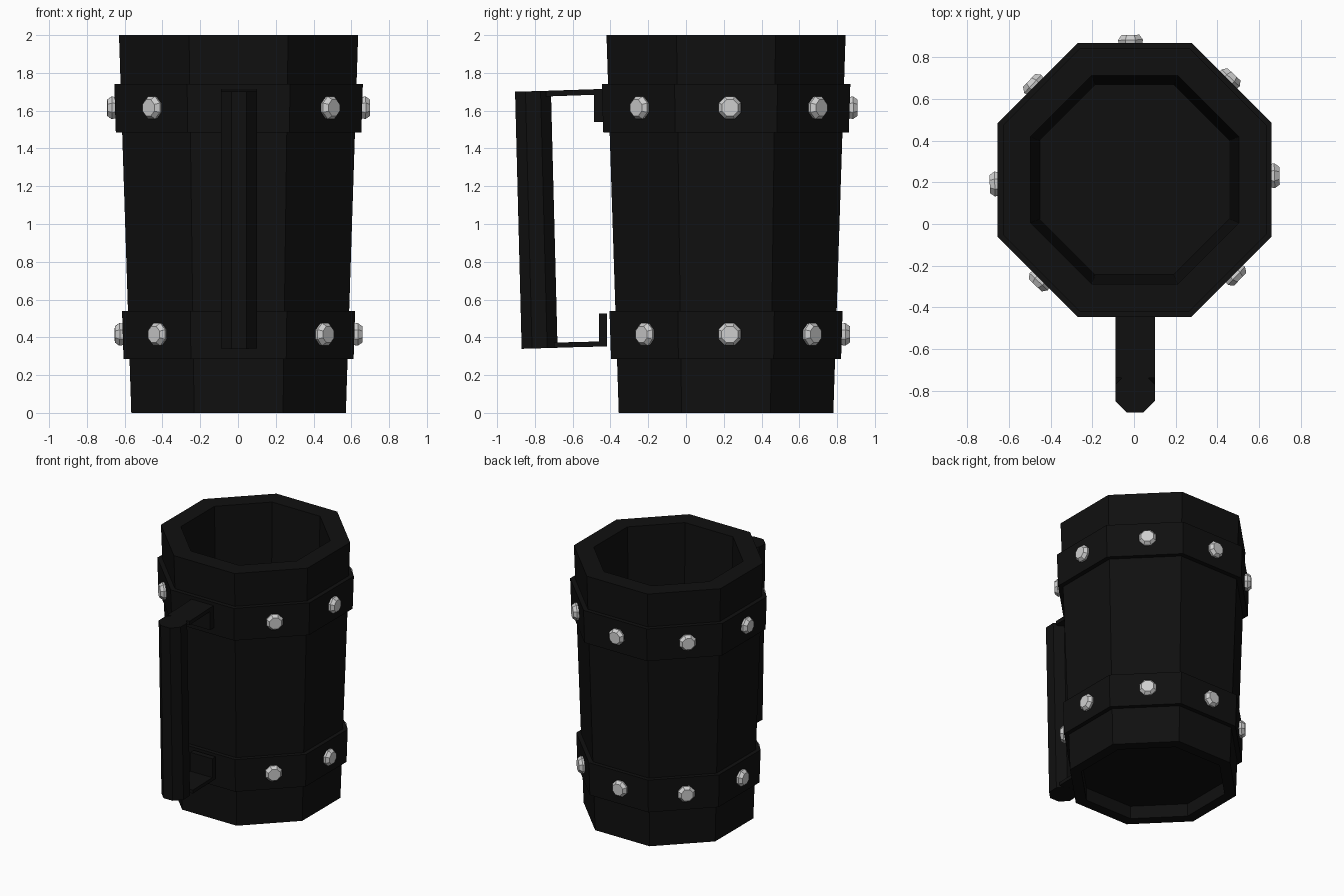
import bpy
import bmesh
from math import pi, cos, sin, radians
from mathutils import Matrix, Vector

if "Cube" in bpy.data.objects:
    bpy.data.objects.remove(bpy.data.objects["Cube"], do_unlink=True)

SIDES = 8
CENTRE = Vector((0.003, 0.212, 0))


def material(name, value):
    mat = bpy.data.materials.new(name)
    mat.use_nodes = True
    colour = (value, value, value, 1)
    mat.diffuse_color = colour
    mat.node_tree.nodes["Principled BSDF"].inputs["Base Color"].default_value = colour
    return mat


black = material("near black", 0.005)
steel = material("light grey", 0.62)


def finish(name, bm, mat):
    bmesh.ops.remove_doubles(bm, verts=bm.verts, dist=1e-5)
    bmesh.ops.recalc_face_normals(bm, faces=bm.faces)
    mesh = bpy.data.meshes.new(name)
    bm.to_mesh(mesh)
    bm.free()
    mesh.materials.append(mat)
    obj = bpy.data.objects.new(name, mesh)
    bpy.context.collection.objects.link(obj)
    return obj


def octagon_lathe(name, profile, mat, closed):
    """Turn (apothem, height) points into an eight-sided solid."""
    bm = bmesh.new()
    rings = []
    for apothem, z in profile:
        if apothem == 0:
            rings.append([bm.verts.new((0, 0, z))] * SIDES)
            continue
        r = apothem / cos(pi / SIDES)
        angles = [(i + 0.5) * 2 * pi / SIDES for i in range(SIDES)]
        rings.append([bm.verts.new((r * cos(a), r * sin(a), z)) for a in angles])
    pairs = list(zip(rings, rings[1:]))
    if closed:
        pairs.append((rings[-1], rings[0]))
    for low, high in pairs:
        for i in range(SIDES):
            j = (i + 1) % SIDES
            corners = list(dict.fromkeys((low[i], low[j], high[j], high[i])))
            bm.faces.new(corners)
    return finish(name, bm, mat)


def loft(name, start, end, mat):
    """Join two matching outlines into a capped solid."""
    bm = bmesh.new()
    a = [bm.verts.new(p) for p in start]
    b = [bm.verts.new(p) for p in end]
    bm.faces.new(a)
    bm.faces.new(b)
    for i in range(len(a)):
        j = (i + 1) % len(a)
        bm.faces.new((a[i], a[j], b[j], b[i]))
    return finish(name, bm, mat)


# Tapered hollow body with a recessed underside
body = octagon_lathe("mug_body", [
    (0, 0.1), (0.49, 0.1), (0.49, 0), (0.568, 0),
    (0.633, 2), (0.5, 2), (0.455, 0.16), (0, 0.16)], black, False)
body.location = CENTRE

# Two raised bands, each with studs on every side but the handle side
stud_mesh = None
for label, z0, z1, r0, r1 in (("lower", 0.285, 0.54, 0.609, 0.617),
                              ("upper", 1.485, 1.74, 0.650, 0.658)):
    band = octagon_lathe(label + "_band", [
        (r0 - 0.06, z0), (r0, z0), (r1, z1), (r1 - 0.06, z1)], black, True)
    band.location = CENTRE
    for k in range(-1, 6):
        angle = k * pi / 4 + radians(1.7)
        name = f"{label}_stud_{k + 2}"
        if stud_mesh is None:
            stud = octagon_lathe(name, [
                (0, -0.02), (0.052, -0.02), (0.06, 0.018),
                (0.043, 0.042), (0, 0.042)], steel, False)
            stud_mesh = stud.data
        else:
            stud = bpy.data.objects.new(name, stud_mesh)
            bpy.context.collection.objects.link(stud)
        spot = CENTRE + Vector((0, 0, (z0 + z1) / 2 + 0.003))
        stud.matrix_world = (Matrix.Translation(spot) @ Matrix.Rotation(angle, 4, "Z")
                             @ Matrix.Translation(((r0 + r1) / 2, 0, 0))
                             @ Matrix.Rotation(pi / 2, 4, "Y"))

# Handle grip: a leaning bar with chamfered edges
HALF, CUT, MID = 0.095, 0.055, 0.005
section = [(-HALF, -HALF + CUT), (-HALF + CUT, -HALF), (HALF - CUT, -HALF), (HALF, -HALF + CUT),
           (HALF, HALF - CUT), (HALF - CUT, HALF), (-HALF + CUT, HALF), (-HALF, HALF - CUT)]
ends = [[(MID + x, cy + y, cz + y * 0.03) for x, y in section]
        for cy, cz in ((-0.775, 0.342), (-0.81, 1.703))]
loft("handle_grip", ends[0], ends[1], black)

# Bent straps that join the grip to the body
straps = {
    "upper_handle_strap": [(-0.74, 1.675), (-0.74, 1.705), (-0.44, 1.715),
                           (-0.44, 1.54), (-0.488, 1.54), (-0.488, 1.684)],
    "lower_handle_strap": [(-0.70, 0.345), (-0.70, 0.372), (-0.46, 0.378),
                           (-0.46, 0.525), (-0.418, 0.525), (-0.418, 0.352)],
}
for name, outline in straps.items():
    sides = [[(MID + s * HALF, y, z) for y, z in outline] for s in (-1, 1)]
    loft(name, sides[0], sides[1], black)
